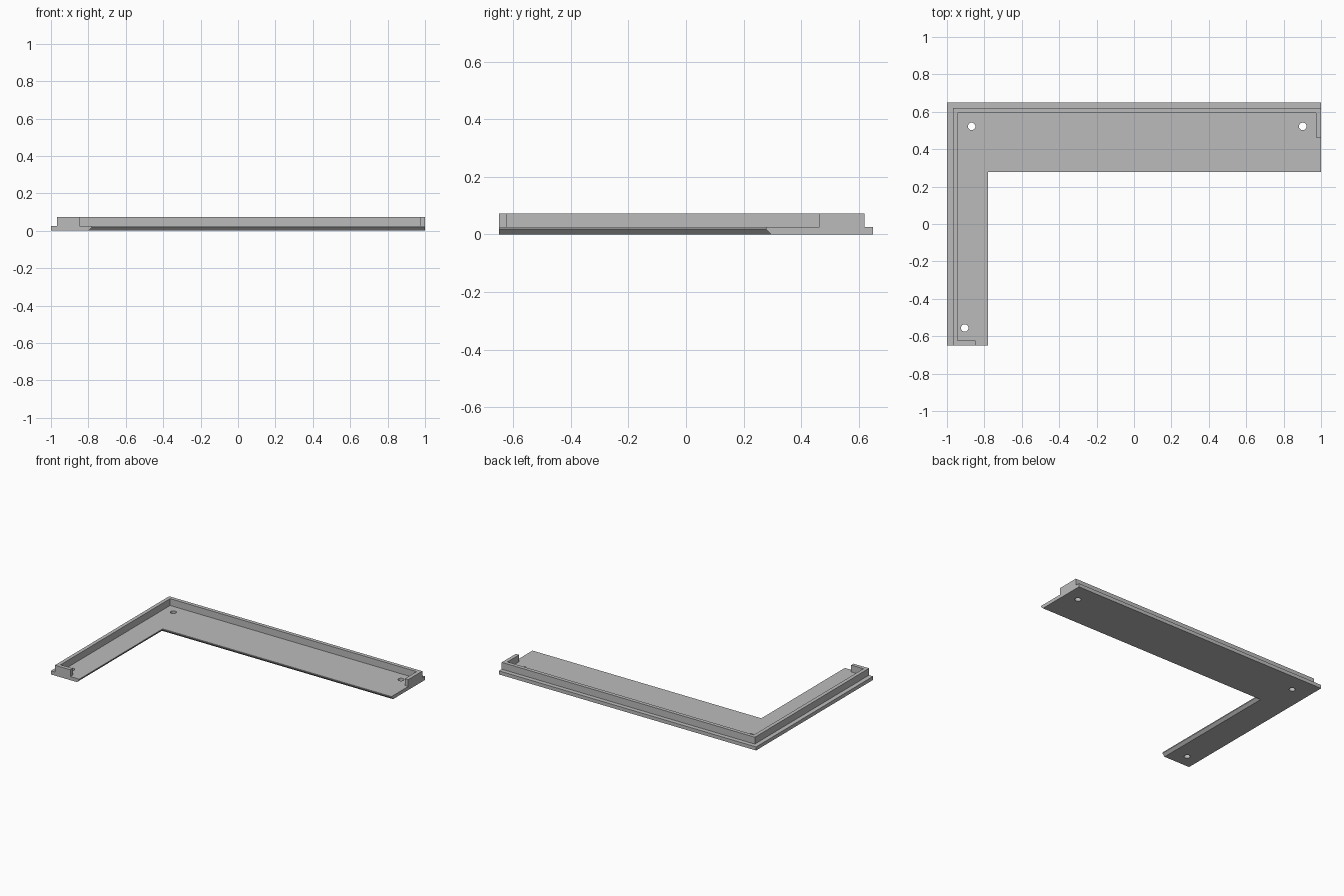
import bpy
import bmesh

if "Cube" in bpy.data.objects:
    bpy.data.objects.remove(bpy.data.objects["Cube"], do_unlink=True)

# Main dimensions
LEFT, RIGHT, FRONT, BACK = -1.0, 1.0, -0.65, 0.65
INNER_X, INNER_Y = -0.78, 0.277      # inner corner of the L
CHAMFER = 0.018                      # undercut along the inner edges
PLATE_TOP, RIM_TOP = 0.025, 0.073
LEDGE, WALL = 0.031, 0.026           # outer step and wall thickness

grey = bpy.data.materials.new("plain_grey")
grey.use_nodes = True
colour = (0.5, 0.5, 0.5, 1)
grey.diffuse_color = colour
grey.node_tree.nodes["Principled BSDF"].inputs["Base Color"].default_value = colour


def loft(name, layers):
    """Solid through stacked outlines, given as (z, points)."""
    bm = bmesh.new()
    rings = [[bm.verts.new((x, y, z)) for x, y in pts] for z, pts in layers]
    for low, high in zip(rings, rings[1:]):
        for i in range(len(low)):
            j = (i + 1) % len(low)
            bm.faces.new((low[i], low[j], high[j], high[i]))
    bm.faces.new(rings[0][::-1])
    bm.faces.new(rings[-1])
    bmesh.ops.recalc_face_normals(bm, faces=bm.faces)
    mesh = bpy.data.meshes.new(name)
    bm.to_mesh(mesh)
    bm.free()
    mesh.materials.append(grey)
    obj = bpy.data.objects.new(name, mesh)
    bpy.context.collection.objects.link(obj)
    return obj


def l_outline(inset):
    x, y = INNER_X - inset, INNER_Y + inset
    return [(LEFT, FRONT), (x, FRONT), (x, y), (RIGHT, y), (RIGHT, BACK), (LEFT, BACK)]


# L-shaped base plate with an undercut inner edge
plate = loft("base_plate", [(0, l_outline(CHAMFER)),
                            (CHAMFER, l_outline(0)),
                            (PLATE_TOP, l_outline(0))])

# Raised rim along the two outer sides, with a short return at each end
ox, oy = LEFT + LEDGE, BACK - LEDGE
ix, iy = ox + WALL, oy - WALL
ex, ey = RIGHT - WALL, FRONT + WALL
return_x, return_y = -0.848, 0.463
rim_outline = [(ox, FRONT), (return_x, FRONT), (return_x, ey), (ix, ey), (ix, iy),
               (ex, iy), (ex, return_y), (RIGHT, return_y), (RIGHT, oy), (ox, oy)]
loft("raised_rim", [(PLATE_TOP, rim_outline), (RIM_TOP, rim_outline)])

# Screw holes through the plate
for i, (x, y) in enumerate([(-0.868, 0.522), (0.902, 0.522), (-0.905, -0.556)]):
    bpy.ops.mesh.primitive_cylinder_add(vertices=32, radius=0.02, depth=0.2,
                                        location=(x, y, 0))
    cutter = bpy.context.object
    cutter.name = f"hole_cutter_{i + 1}"
    cutter.data.materials.append(grey)
    cutter.hide_render = True
    cutter.hide_set(True)
    cut = plate.modifiers.new(f"screw_hole_{i + 1}", "BOOLEAN")
    cut.operation = "DIFFERENCE"
    cut.solver = "EXACT"
    cut.object = cutter
